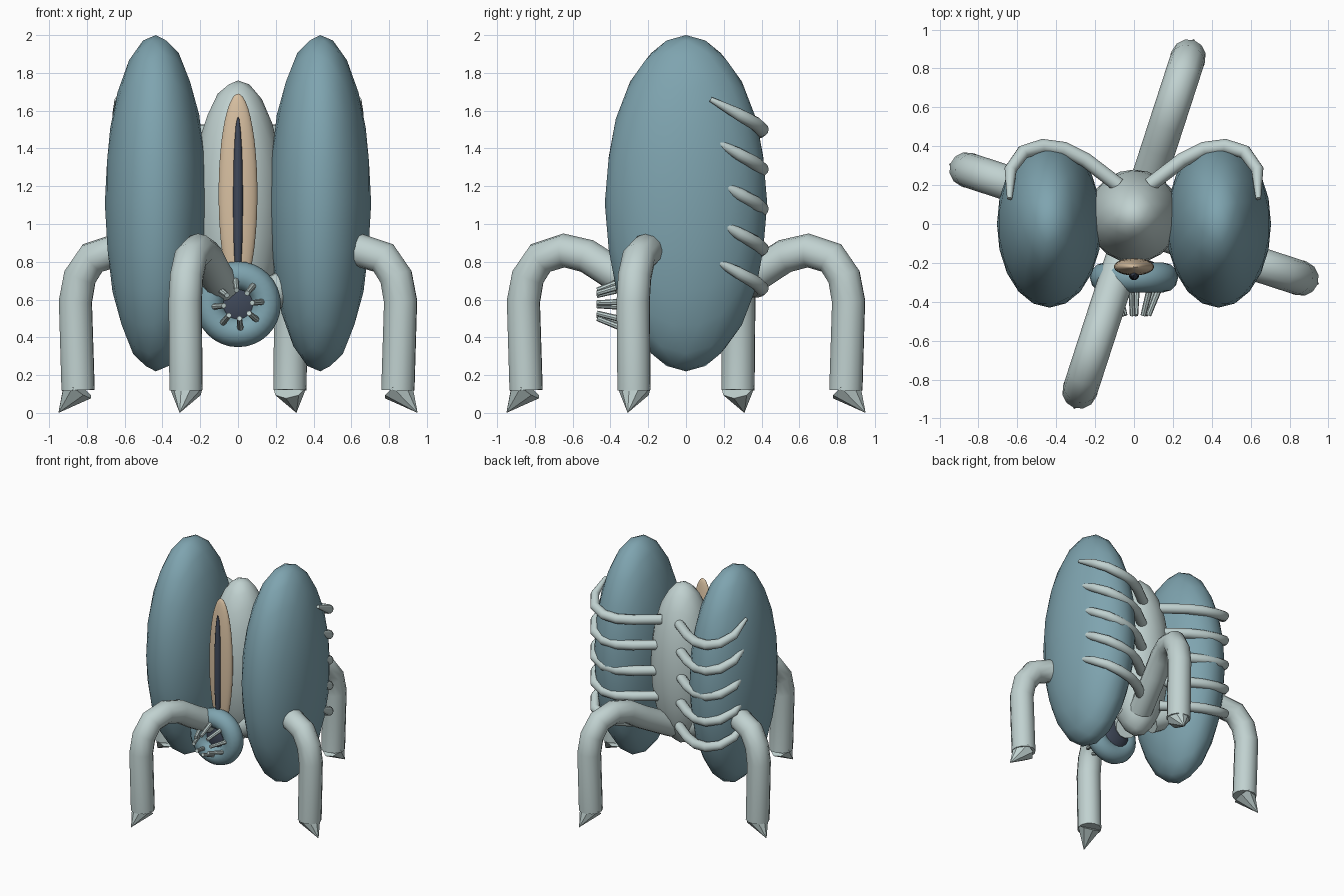
import bpy
import math
from mathutils import Vector, Matrix

cube = bpy.data.objects.get("Cube")
if cube:
    bpy.data.objects.remove(cube, do_unlink=True)


def material(name, rgb):
    m = bpy.data.materials.new(name)
    m.use_nodes = True
    m.diffuse_color = (*rgb, 1)
    m.node_tree.nodes["Principled BSDF"].inputs["Base Color"].default_value = (*rgb, 1)
    return m


BLUE = material("dusty blue", (0.21, 0.37, 0.43))
PALE = material("pale grey green", (0.53, 0.64, 0.63))
TAN = material("warm tan", (0.69, 0.53, 0.36))
DARK = material("dark slate", (0.05, 0.065, 0.1))


def finish(name, mat, angle=40):
    ob = bpy.context.object
    ob.name = name
    ob.data.materials.clear()
    ob.data.materials.append(mat)
    bpy.ops.object.shade_smooth_by_angle(angle=math.radians(angle))
    return ob


def ellipsoid(name, mat, centre, size, detail=3, mirror=1):
    bpy.ops.mesh.primitive_ico_sphere_add(subdivisions=detail, radius=1)
    ob = bpy.context.object
    ob.data.transform(Matrix.Diagonal((*size, 1)))
    if mirror < 0:
        ob.data.transform(Matrix.Diagonal((-1, 1, 1, 1)))
        ob.data.flip_normals()
    ob.location = centre
    return finish(name, mat)


def cone(name, mat, start, end, r1, r2, sides):
    start, end = Vector(start), Vector(end)
    axis = end - start
    bpy.ops.mesh.primitive_cone_add(vertices=sides, radius1=r1, radius2=r2, depth=axis.length,
                                    location=(start + end) / 2,
                                    rotation=axis.to_track_quat("Z", "Y").to_euler())
    return finish(name, mat)


def tube(name, mat, points, radius, taper=None):
    cu = bpy.data.curves.new(name, "CURVE")
    cu.dimensions = "3D"
    cu.bevel_depth = radius
    cu.bevel_resolution = 4
    cu.use_fill_caps = True
    sp = cu.splines.new("POLY")
    sp.points.add(len(points) - 1)
    for i, p in enumerate(points):
        sp.points[i].co = (*p, 1)
        sp.points[i].radius = taper[i] if taper else 1
    ob = bpy.data.objects.new(name, cu)
    bpy.context.collection.objects.link(ob)
    bpy.ops.object.select_all(action="DESELECT")
    ob.select_set(True)
    bpy.context.view_layer.objects.active = ob
    bpy.ops.object.convert(target="MESH")
    return finish(name, mat, 50)


# Central body, face plate and its slit
ellipsoid("central_body", PALE, (0, 0.04, 1.1), (0.24, 0.24, 0.66))
ellipsoid("face_plate", TAN, (0, -0.22, 1.16), (0.103, 0.045, 0.53), 4)
ellipsoid("face_slit", DARK, (0, -0.263, 1.12), (0.026, 0.026, 0.45))

# Side lobes, each held by five curved ribs
RIB = [(0.08, 0.2, 0), (0.25, 0.33, 0), (0.36, 0.385, 0), (0.47, 0.4, 0.01),
       (0.57, 0.37, 0.04), (0.635, 0.28, 0.09), (0.64, 0.13, 0.17)]
TAPER = [1, 1, 1, 1, 0.95, 0.85, 0.35]
for side, label in ((1, "left"), (-1, "right")):
    ellipsoid(label + "_lobe", BLUE, (side * 0.435, 0, 1.11), (0.27, 0.43, 0.89), 3, side)
    for k in range(5):
        z = 1.49 - 0.21 * k
        tube(f"{label}_rib_{k + 1}", PALE, [(side * x, y, z + dz) for x, y, dz in RIB],
             0.038, TAPER)

# Mouth ring, throat and teeth
MOUTH_Z = 0.575
bpy.ops.mesh.primitive_torus_add(major_segments=32, minor_segments=12, major_radius=0.15,
                                 minor_radius=0.077, location=(0, -0.275, MOUTH_Z),
                                 rotation=(math.pi / 2, 0, 0))
finish("mouth_ring", BLUE)
ellipsoid("throat", DARK, (0, -0.24, MOUTH_Z), (0.14, 0.065, 0.14))
for k in range(8):
    a = k * math.pi / 4 + 0.1
    c, s = math.cos(a), math.sin(a)
    cone(f"tooth_{k + 1}", PALE, (0.13 * c, -0.33, MOUTH_Z + 0.13 * s),
         (0.075 * c, -0.47, MOUTH_Z + 0.075 * s), 0.017, 0.014, 8)

# Four arched legs with pointed feet
LEG = [(0.13, 0.6), (0.42, 0.75), (0.55, 0.83), (0.68, 0.86), (0.81, 0.82),
       (0.88, 0.72), (0.905, 0.59), (0.89, 0.12)]
for k, label in enumerate(("left", "back", "right", "front")):
    a = math.radians(-18 + 90 * k)
    c, s = math.cos(a), math.sin(a)
    tube(label + "_leg", PALE, [(r * c, r * s, z) for r, z in LEG], 0.09)
    cone(label + "_foot", PALE, (0.89 * c, 0.89 * s, 0.135), (c, s, 0), 0.092, 0, 8)
